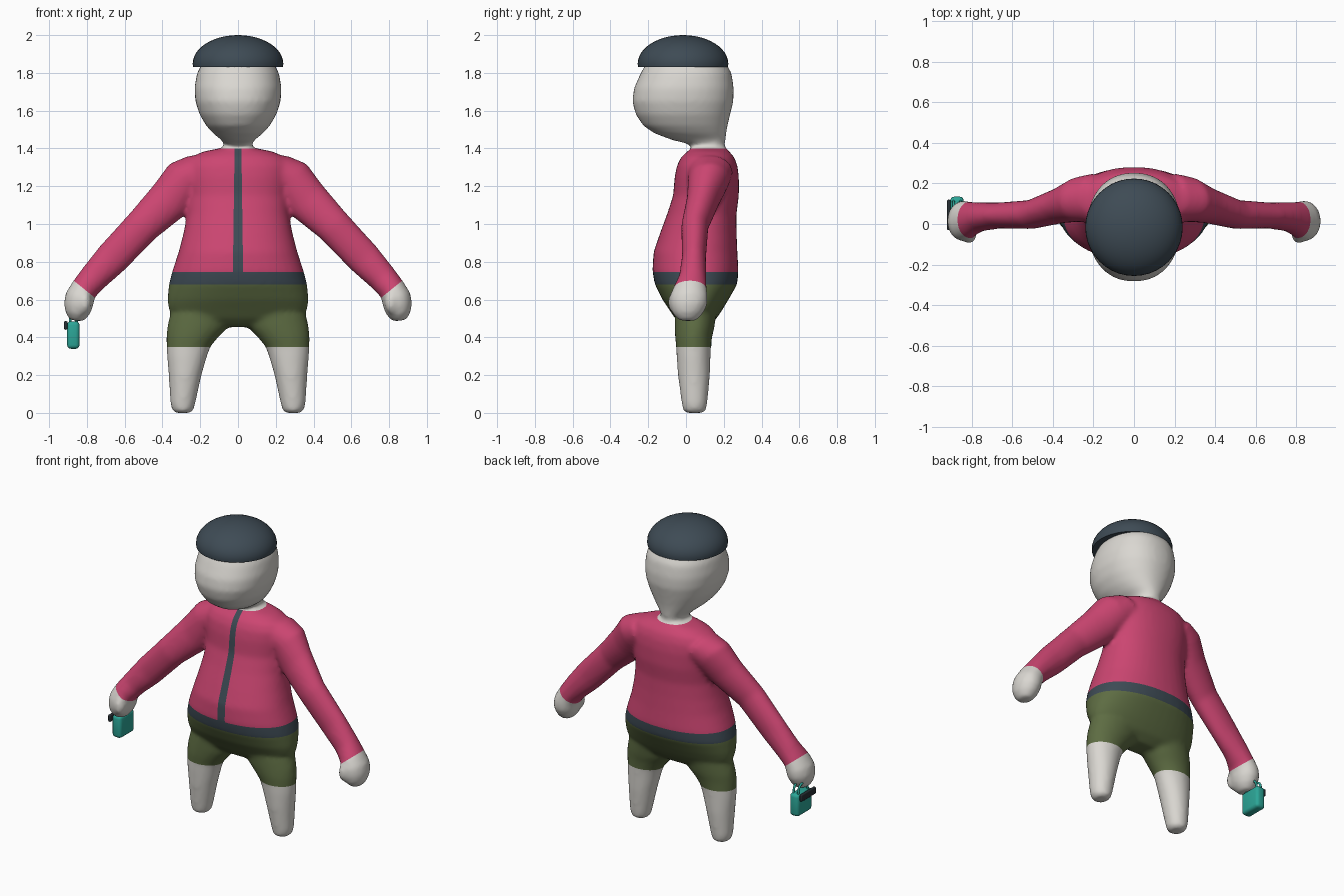
import bpy, bmesh, math
from mathutils import Vector, Matrix

cube = bpy.data.objects.get("Cube")
if cube:
    bpy.data.objects.remove(cube, do_unlink=True)


def material(name, rgb):
    m = bpy.data.materials.new(name)
    m.use_nodes = True
    m.diffuse_color = (*rgb, 1)
    m.node_tree.nodes["Principled BSDF"].inputs["Base Color"].default_value = (*rgb, 1)
    return m


skin = material("pale grey skin", (0.70, 0.68, 0.64))
pink = material("raspberry jacket", (0.60, 0.06, 0.165))
slate = material("slate trim", (0.048, 0.07, 0.09))
olive = material("olive shorts", (0.11, 0.15, 0.055))
teal = material("teal bag", (0.025, 0.38, 0.31))
black = material("dark clasp", (0.02, 0.028, 0.034))


def loft(bm, sections, power=2.0, tilt=False, n=40):
    """Closed tube through sections (x, y, z, half width, half depth)."""
    rings = []
    for i, (x, y, z, ru, rv) in enumerate(sections):
        u = Vector((1, 0, 0))
        if tilt:
            a, b = sections[max(i - 1, 0)], sections[min(i + 1, len(sections) - 1)]
            u = Vector((a[2] - b[2], 0, b[0] - a[0])).normalized()
        ring = []
        for k in range(n):
            t = math.tau * k / n
            c, s = math.cos(t), math.sin(t)
            cu = math.copysign(abs(c) ** (2 / power), c) * ru
            sv = math.copysign(abs(s) ** (2 / power), s) * rv
            ring.append(bm.verts.new(Vector((x, y + sv, z)) + u * cu))
        rings.append(ring)
    for a, b in zip(rings, rings[1:]):
        for k in range(n):
            j = (k + 1) % n
            bm.faces.new((a[k], a[j], b[j], b[k]))
    bm.faces.new(rings[0][::-1])
    bm.faces.new(rings[-1])


def finish(name, bm, mats, angle=None):
    bmesh.ops.recalc_face_normals(bm, faces=bm.faces[:])
    me = bpy.data.meshes.new(name)
    bm.to_mesh(me)
    bm.free()
    for m in mats:
        me.materials.append(m)
    ob = bpy.data.objects.new(name, me)
    bpy.context.collection.objects.link(ob)
    if angle:
        bpy.ops.object.select_all(action='DESELECT')
        ob.select_set(True)
        bpy.context.view_layer.objects.active = ob
        bpy.ops.object.shade_smooth_by_angle(angle=math.radians(angle))
    return ob


# Torso and hips
bm = bmesh.new()
torso = [(.455, .05, .12, .06), (.5, .052, .33, .11), (.55, .052, .368, .143),
         (.6, .05, .374, .175), (.68, .053, .366, .218), (.75, .05, .348, .228),
         (.85, .05, .315, .222), (.95, .065, .289, .203), (1.05, .083, .27, .184),
         (1.15, .106, .268, .174), (1.25, .11, .28, .17), (1.31, .112, .28, .16),
         (1.355, .115, .25, .14), (1.385, .118, .18, .11), (1.402, .12, .09, .09)]
loft(bm, [(0, y, z, w, d) for z, y, w, d in torso], 2.2)

# Neck and head
head = [(1.34, .12, .073, .085), (1.42, .116, .073, .087), (1.445, .068, .088, .142),
        (1.48, .023, .132, .19), (1.52, -.003, .168, .223), (1.58, -.016, .204, .25),
        (1.65, -.017, .226, .268), (1.72, -.011, .231, .264), (1.8, .001, .217, .24),
        (1.87, .0, .18, .2)]
loft(bm, [(0, y, z, w, d) for z, y, w, d in head], 2.2)

# Legs, arms, hands and thumbs on both sides
leg = [(0, .292, .045, .04, .045), (.012, .292, .045, .056, .06), (.05, .292, .045, .066, .068),
       (.2, .28, .042, .087, .085), (.3, .27, .04, .106, .09), (.35, .262, .04, .116, .092),
       (.4, .242, .04, .137, .098), (.45, .216, .045, .16, .105), (.52, .19, .05, .17, .11)]
arm = [(.2, .13, 1.28, .10, .12), (.28, .12, 1.23, .122, .11), (.36, .092, 1.13, .116, .088),
       (.505, .047, .99, .096, .072), (.665, .042, .82, .092, .064), (.76, .035, .72, .079, .072),
       (.815, .02, .655, .072, .09), (.838, .016, .61, .078, .1), (.845, .015, .57, .078, .098),
       (.85, .01, .525, .064, .08), (.854, .01, .488, .036, .045)]
for s in (1, -1):
    loft(bm, [(s * x, y, z, w, d) for z, x, y, w, d in leg])
    loft(bm, [(s * x, y, z, u, v) for x, y, z, u, v in arm], tilt=True)
    bmesh.ops.create_uvsphere(bm, u_segments=16, v_segments=10, radius=1,
                              matrix=Matrix.Translation((s * .812, -.06, .585))
                              @ Matrix.Diagonal((.036, .036, .062, 1)))

# Fuse the parts into one soft skin
body = finish("body", bm, [])
remesh = body.modifiers.new("fuse", 'REMESH')
remesh.mode = 'VOXEL'
remesh.voxel_size = 0.013
soften = body.modifiers.new("soften", 'SMOOTH')
soften.factor = 0.5
soften.iterations = 10
bpy.context.view_layer.update()
fused = bpy.data.meshes.new_from_object(body.evaluated_get(bpy.context.evaluated_depsgraph_get()))
body.modifiers.clear()
body.data = fused

# Cut clean garment borders
HEM, WAIST, BELT, COLLAR = .35, .68, .745, 1.4
WRIST, CUFF = Vector((.82, 0, .66)), Vector((.63, 0, -.78))
bm = bmesh.new()
bm.from_mesh(fused)


def cut(point, normal, where):
    faces = [f for f in bm.faces if where(f.calc_center_median())]
    geom = faces + list({e for f in faces for e in f.edges}) + list({v for f in faces for v in f.verts})
    bmesh.ops.bisect_plane(bm, geom=geom, dist=1e-5, plane_co=point, plane_no=normal)


for level in (HEM, WAIST, BELT, COLLAR):
    cut((0, 0, level), (0, 0, 1), lambda c: abs(c.x) < .5)
for s in (1, -1):
    cut((s * WRIST.x, 0, WRIST.z), (s * CUFF.x, 0, CUFF.z), lambda c: s * c.x > .6)
    cut((s * .018, 0, COLLAR), (s, 0, .014), lambda c: abs(c.x) < .1 and c.y < .1 and c.z > .7)


def garment(c):
    if abs(c.x) > .6:
        side = Vector((abs(c.x), 0, c.z))
        return 0 if (side - WRIST).dot(CUFF) > 0 else 1
    if c.z < HEM or c.z > COLLAR:
        return 0
    if c.z < WAIST:
        return 3
    zipper = c.y < .1 and abs(c.x) < .018 + .014 * (COLLAR - c.z)
    return 2 if c.z < BELT or zipper else 1


for f in bm.faces:
    f.smooth = True
    index = garment(f.calc_center_median())
    f.material_index = index
fused.materials.clear()
for m in (skin, pink, slate, olive):
    fused.materials.append(m)
bm.to_mesh(fused)
bm.free()

# Domed cap
bm = bmesh.new()
dome = [(0, -.016, 1.832, .238, .238)]
for i in range(12):
    a = math.radians(90) * i / 12
    r = .24 * math.cos(a)
    dome.append((0, -.016, 1.848 + .152 * math.sin(a), r, r))
dome.append((0, -.016, 2.0, .004, .004))
loft(bm, dome)
finish("cap", bm, [slate], 40)


# Little bag hanging from the right hand
def box(name, centre, size, bevel, mat):
    bm = bmesh.new()
    bmesh.ops.create_cube(bm, size=1, matrix=Matrix.Translation(centre) @ Matrix.Diagonal((*size, 1)))
    bmesh.ops.bevel(bm, geom=bm.edges[:], offset=bevel, segments=3, profile=.5, affect='EDGES')
    return finish(name, bm, [mat], 40)


box("bag", (-.872, .06, .412), (.066, .15, .145), .02, teal)
box("bag_clasp", (-.912, .045, .463), (.018, .15, .046), .007, black)
for i, x in enumerate((-.889, -.855)):
    curve = bpy.data.curves.new("bag_handle", 'CURVE')
    curve.dimensions = '3D'
    curve.bevel_depth = .007
    curve.bevel_resolution = 2
    spline = curve.splines.new('BEZIER')
    loop = [(.01, .47), (.035, .53), (.09, .53), (.115, .47)]
    spline.bezier_points.add(len(loop) - 1)
    for p, (y, z) in zip(spline.bezier_points, loop):
        p.co = (x, y, z)
        p.handle_left_type = p.handle_right_type = 'AUTO'
    curve.materials.append(teal)
    handle = bpy.data.objects.new("bag_handle_%d" % (i + 1), curve)
    bpy.context.collection.objects.link(handle)
